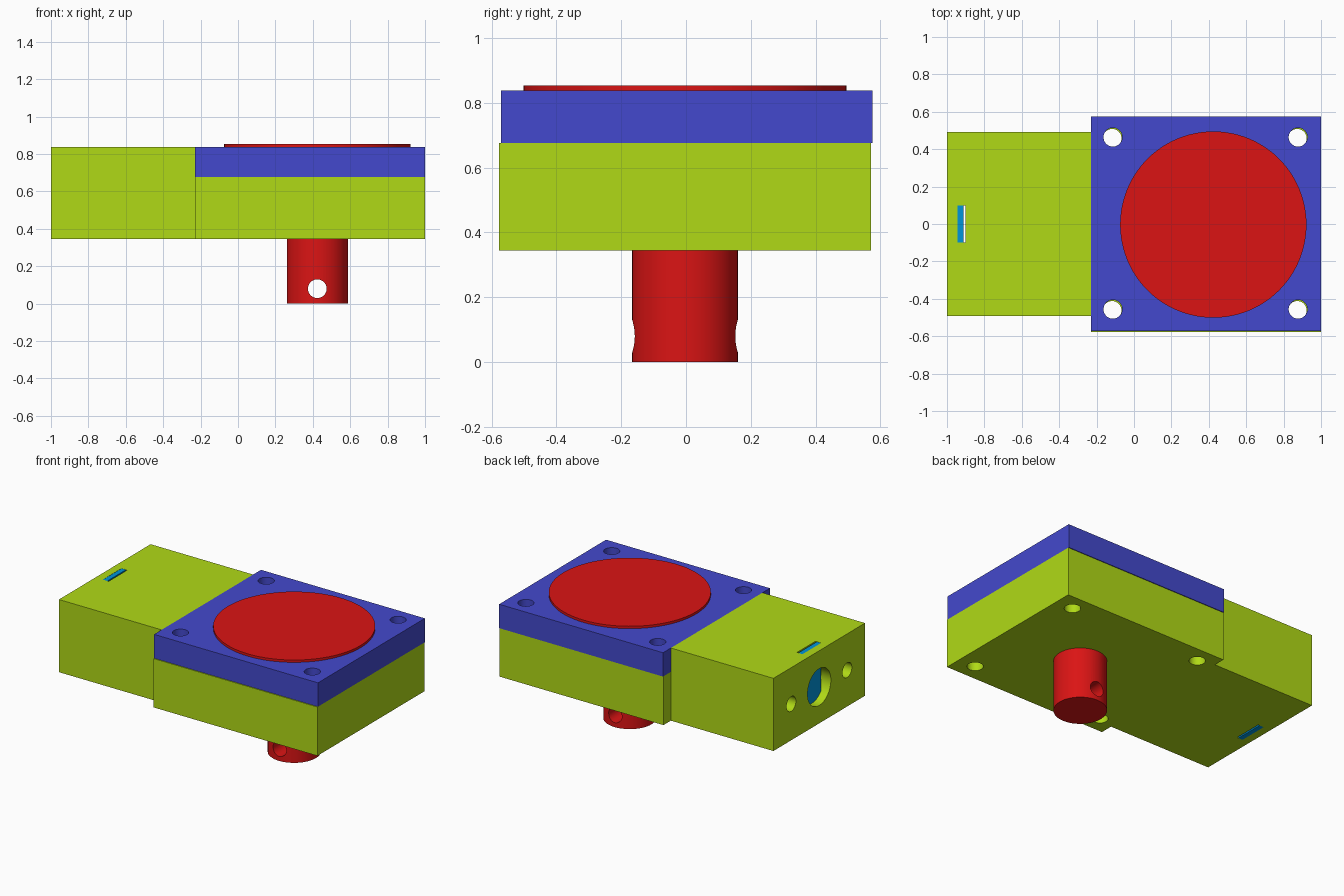
import bpy
import math

if "Cube" in bpy.data.objects:
    bpy.data.objects.remove(bpy.data.objects["Cube"])


def material(name, r, g, b):
    """Flat material from 0-255 display values, stored as linear."""
    lin = [((c / 255 + 0.055) / 1.055) ** 2.4 if c > 10 else c / 255 / 12.92 for c in (r, g, b)]
    m = bpy.data.materials.new(name)
    m.diffuse_color = (*lin, 1)
    m.use_nodes = True
    m.node_tree.nodes["Principled BSDF"].inputs["Base Color"].default_value = m.diffuse_color
    return m


GREEN = material("lime_green", 176, 218, 22)
BLUE = material("indigo_blue", 68, 73, 205)
RED = material("signal_red", 219, 20, 20)
CYAN = material("gate_blue", 0, 148, 218)


def box(name, x, y, z, mat=None):
    bpy.ops.mesh.primitive_cube_add(size=1)
    ob = bpy.context.object
    ob.name = name
    for v in ob.data.vertices:
        v.co = [r[0] + (c + 0.5) * (r[1] - r[0]) for c, r in zip(v.co, (x, y, z))]
    if mat:
        ob.data.materials.append(mat)
    return ob


def cylinder(name, radius, start, end, axis="z", mat=None, sides=48):
    """Cylinder between two points that differ only along the given axis."""
    rot = {"x": (0, math.pi / 2, 0), "y": (math.pi / 2, 0, 0), "z": (0, 0, 0)}[axis]
    mid = [(a + b) / 2 for a, b in zip(start, end)]
    bpy.ops.mesh.primitive_cylinder_add(vertices=sides, radius=radius,
                                        depth=math.dist(start, end), location=mid, rotation=rot)
    ob = bpy.context.object
    ob.name = name
    bpy.ops.object.transform_apply(location=True, rotation=True, scale=True)
    if mat:
        ob.data.materials.append(mat)
    return ob


def cut(ob, cutters):
    for c in cutters:
        mod = ob.modifiers.new("cut", "BOOLEAN")
        mod.operation = "DIFFERENCE"
        mod.solver = "EXACT"
        mod.object = c
        bpy.ops.object.select_all(action="DESELECT")
        bpy.context.view_layer.objects.active = ob
        ob.select_set(True)
        bpy.ops.object.modifier_apply(modifier=mod.name)
        bpy.data.objects.remove(c)


def smooth(ob):
    bpy.ops.object.select_all(action="DESELECT")
    bpy.context.view_layer.objects.active = ob
    ob.select_set(True)
    bpy.ops.object.shade_smooth_by_angle(angle=math.radians(30))


def bolt_holes(dx, dy):
    return [cylinder("bolt_cutter", 0.05, (x + dx, y + dy, 0.2), (x + dx, y + dy, 1))
            for x in (-0.115, 0.875) for y in (-0.46, 0.46)]


STEP, BASE, SPLIT, TOP = -0.23, 0.345, 0.676, 0.838
PORT_Z = (BASE + TOP) / 2
CX = 0.424

# Housing: wide base with a narrower, taller inlet block
housing = box("housing", (-1, 1), (-0.577, 0.57), (BASE, TOP), GREEN)
cut(housing, [
    box("lid_recess", (STEP, 2), (-1, 1), (SPLIT, 2)),
    box("side_step", (-2, STEP), (0.491, 1), (0, 2)),
    box("side_step", (-2, STEP), (-1, -0.491), (0, 2)),
    # gate slot, inlet port and two mounting holes
    box("slot_cutter", (-0.945, -0.902), (-0.1, 0.1), (0, 2)),
    cylinder("port_cutter", 0.125, (-1.2, 0, PORT_Z), (-0.5, 0, PORT_Z), "x"),
    cylinder("mount_cutter", 0.05, (-1.2, 0.3, PORT_Z), (-0.75, 0.3, PORT_Z), "x"),
    cylinder("mount_cutter", 0.05, (-1.2, -0.3, PORT_Z), (-0.75, -0.3, PORT_Z), "x"),
] + bolt_holes(-0.002, -0.002))
smooth(housing)

# Lid with four bolt holes
lid = box("lid", (STEP, 1), (-0.571, 0.575), (SPLIT, TOP), BLUE)
cut(lid, bolt_holes(0.002, 0.004))
smooth(lid)

# Sliding gate plate in the slot
box("gate_plate", (-0.945, -0.912), (-0.1, 0.1), (BASE, TOP - 0.001), CYAN)

# Rotor disc on top, drive shaft below with a cross-drilled pin hole
disc = cylinder("rotor_disc", 0.498, (CX, -0.003, 0.8), (CX, -0.003, 0.854), mat=RED, sides=96)
smooth(disc)
shaft = cylinder("drive_shaft", 0.163, (CX, -0.003, 0), (CX, -0.003, 0.4), mat=RED, sides=64)
cut(shaft, [cylinder("pin_cutter", 0.05, (CX, -1, 0.08), (CX, 1, 0.08), "y")])
smooth(shaft)
